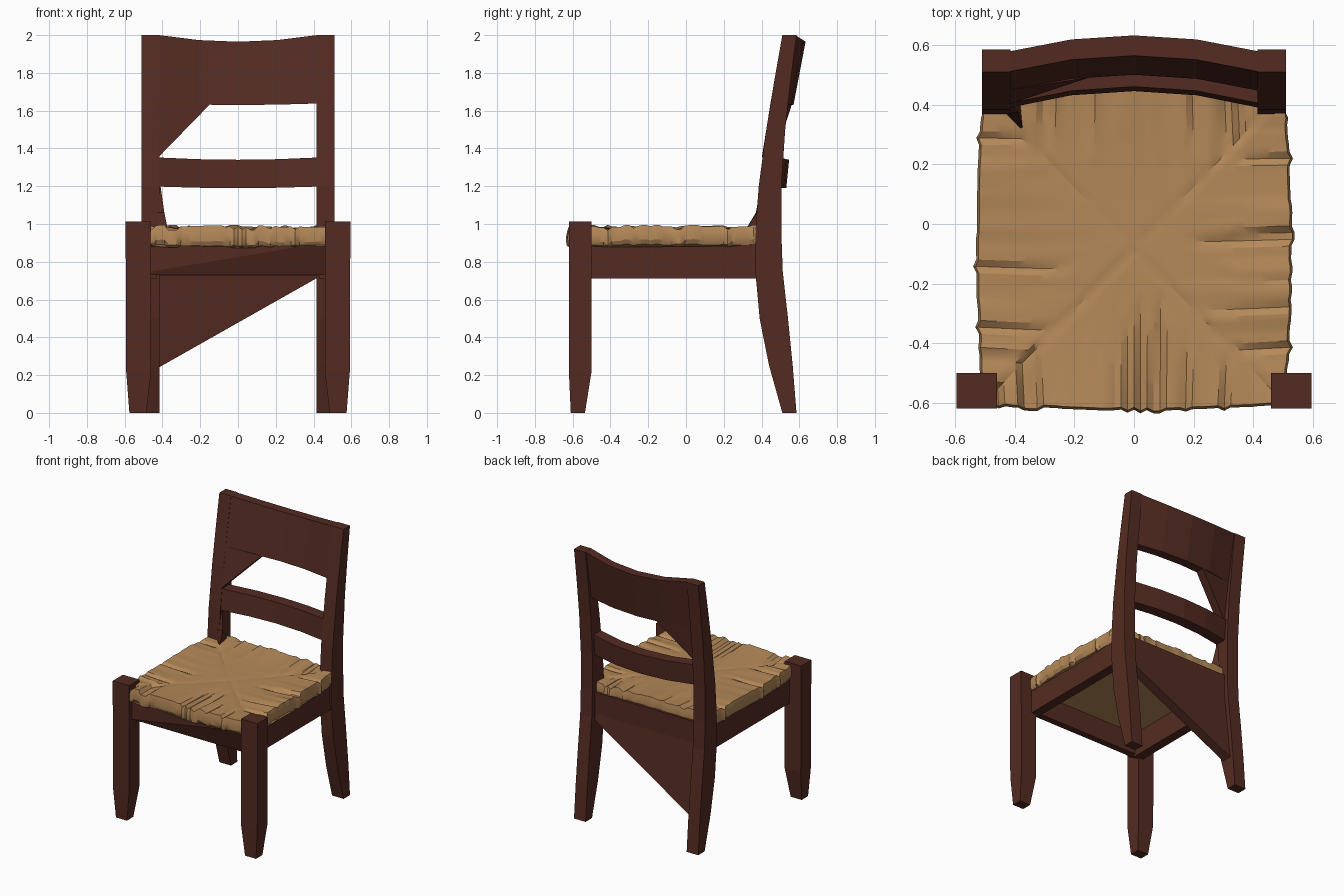
import bpy, bmesh, math, random

if "Cube" in bpy.data.objects:
    bpy.data.objects.remove(bpy.data.objects["Cube"])

random.seed(11)


def material(name, rgb):
    m = bpy.data.materials.new(name)
    m.diffuse_color = (*rgb, 1)
    m.use_nodes = True
    m.node_tree.nodes["Principled BSDF"].inputs["Base Color"].default_value = m.diffuse_color
    return m


wood = material("dark red wood", (0.088, 0.024, 0.016))
rush = material("woven straw", (0.46, 0.25, 0.10))


def finish(name, bm, mat):
    bmesh.ops.recalc_face_normals(bm, faces=bm.faces)
    me = bpy.data.meshes.new(name)
    bm.to_mesh(me)
    bm.free()
    me.materials.append(mat)
    ob = bpy.data.objects.new(name, me)
    bpy.context.collection.objects.link(ob)
    return ob


def loft(name, rings, mat=wood):
    """Skin a list of closed rings and cap both ends."""
    bm = bmesh.new()
    vs = [[bm.verts.new(p) for p in r] for r in rings]
    n = len(rings[0])
    for a, b in zip(vs, vs[1:]):
        for i in range(n):
            j = (i + 1) % n
            bm.faces.new((a[i], a[j], b[j], b[i]))
    bm.faces.new(vs[0])
    bm.faces.new(vs[-1])
    return finish(name, bm, mat)


def rect(x0, x1, y0, y1, z):
    return [(x0, y0, z), (x1, y0, z), (x1, y1, z), (x0, y1, z)]


# legs, left and right
front_sections = [(0.485, 0.575, -0.61, -0.535, 0), (0.46, 0.592, -0.62, -0.50, 0.22),
                  (0.46, 0.595, -0.62, -0.50, 1.012)]
back_profile = [(0.0, 0.51, 0.585), (0.25, 0.44, 0.565), (0.5, 0.39, 0.54),
                (0.75, 0.367, 0.512), (0.95, 0.367, 0.505), (1.2, 0.385, 0.505),
                (1.5, 0.425, 0.525), (1.75, 0.466, 0.553), (2.0, 0.51, 0.585)]
for side, s in (("left", -1), ("right", 1)):
    loft(f"front_leg_{side}", [rect(s * a, s * b, c, d, z) for a, b, c, d, z in front_sections])
    loft(f"back_leg_{side}", [rect(s * 0.415, s * 0.51, y0, y1, z) for z, y0, y1 in back_profile])
    # side apron
    loft(f"side_apron_{side}", [rect(s * 0.43, s * 0.50, -0.52, 0.42, z) for z in (0.712, 0.92)])


# curved back rails
def rail(name, y_top, y_low, z_top, z_low, thick, bow, sag):
    rings = []
    for i in range(5):
        x = -0.42 + 0.21 * i
        k = 1 - (x / 0.42) ** 2
        yt, yl = y_top + bow * k, y_low + bow * k
        zt, zl = z_top - sag * k, z_low - 0.008 * k
        rings.append([(x, yt, zt), (x, yt + thick, zt), (x, yl + thick, zl), (x, yl, zl)])
    loft(name, rings)


rail("top_rail", 0.511, 0.447, 2.0, 1.638, 0.068, 0.054, 0.035)
rail("middle_rail", 0.405, 0.390, 1.352, 1.198, 0.085, 0.056, 0.012)

# corner brace under the top rail
loft("rail_brace", [[(-0.42, 0.402 + d, 1.355), (-0.15, 0.492 + d, 1.632), (-0.42, 0.449 + d, 1.65)]
                    for d in (0, 0.068)])

# back apron with the sloping panel below it
loft("back_apron", [rect(-0.42, 0.42, 0.39, 0.475, z) for z in (0.725, 0.92)])
loft("back_panel", [[(-0.42, y + 0.06, 0.24), (0.42, y, 0.715), (0.42, y, 0.76), (-0.42, y, 0.76)]
                    for y in (0.40, 0.475)])

# front apron, its lower front face sloping toward the right
loft("front_apron", [[(x, -0.585, zb), (x, -0.585, 0.93), (x, -0.50, 0.93), (x, -0.50, 0.73),
                      (x, -0.55, 0.73)]
                     for x, zb in ((-0.48, 0.745), (0.48, 0.905))])

# small wedge where the left back leg meets the seat
loft("leg_wedge", [[(-0.43, 0.395, 1.2), (-0.41, 0.40, 1.2), (-0.43, 0.42, 1.2)],
                   [(-0.43, 0.37, 1.06), (-0.39, 0.375, 1.06), (-0.43, 0.43, 1.06)],
                   [(-0.43, 0.37, 0.96), (-0.37, 0.31, 0.96), (-0.38, 0.43, 0.96)]])

# woven seat: border rings of the grid fold down to make the edge
N = 52
fold = [(0.975, 0.890), (0.995, 0.912), (1.0, 0.955), (0.985, 0.985)]


def strands():
    """Slightly uneven bundles with a few deep slits between them."""
    out, level = [], 0
    for k in range(N + 1):
        if k % 3 == 0 or random.random() < 0.2:
            level = random.uniform(-0.005, 0.006)
        out.append(level - (0.012 if random.random() < 0.12 else 0))
    return out


ends = {k: (strands(), [random.uniform(0.2, 0.7) for _ in range(N + 1)])
        for k in ("front", "back", "left", "right")}
bm = bmesh.new()
grid = []
for j in range(N + 1):
    row = []
    for i in range(N + 1):
        ring = min(i, j, N - i, N - j)

        # spread the inner cells, stack the outer ones at the rim
        def coord(k):
            d = min(k, N - k)
            sgn = 1 if k > N / 2 else -1
            if d <= 3:
                return sgn * fold[max(d, ring)][0] if ring <= 3 else sgn * 0.985
            return (k - N / 2) / (N / 2 - 3) * 0.985

        u, v = coord(i), coord(j)
        sideways = abs(u) > abs(v)
        if sideways:
            waves, reach = ends["right" if u > 0 else "left"]
            wave, start = waves[j], reach[j]
        else:
            waves, reach = ends["back" if v > 0 else "front"]
            wave, start = waves[i], reach[i]
        r = max(abs(u), abs(v))
        z = fold[ring][1] if ring < 3 else 0.970 + 0.018 * r ** 2
        fade = max(0, (r - start) / (1 - start)) ** 0.5 if ring >= 3 and r > start else ring < 3
        z += wave * fade * (1.3 if ring else 0.7) - 0.008 * (1 - u * u) * (ring < 3)
        # slight fold along the diagonals
        z -= 0.004 * max(0, 1 - abs(abs(u) - abs(v)) / 0.05) * (ring >= 3)
        x = u * (0.505 + 0.022 * (1 - v * v))
        y0, y1 = -0.603 - 0.020 * (1 - u * u), 0.455
        y = y0 + (v + 1) / 2 * (y1 - y0)
        if 0 < ring <= 3:
            if sideways:
                x += math.copysign(wave, u) * 0.9
            else:
                y += math.copysign(wave, v) * 0.9
        if y > 0.36:
            x = max(-0.505, min(0.505, x))
        row.append(bm.verts.new((x, y, z)))
    grid.append(row)
for j in range(N):
    for i in range(N):
        bm.faces.new((grid[j][i], grid[j][i + 1], grid[j + 1][i + 1], grid[j + 1][i]))
rim = (grid[0][:-1] + [r[-1] for r in grid[:-1]] + grid[-1][:0:-1] + [r[0] for r in grid[:0:-1]])
bm.faces.new(rim)
bmesh.ops.remove_doubles(bm, verts=bm.verts, dist=0.0005)
bmesh.ops.triangulate(bm, faces=[f for f in bm.faces if len(f.verts) == 4])
seat = finish("seat", bm, rush)
bpy.context.view_layer.objects.active = seat
seat.select_set(True)
bpy.ops.object.shade_smooth_by_angle(angle=math.radians(25))
